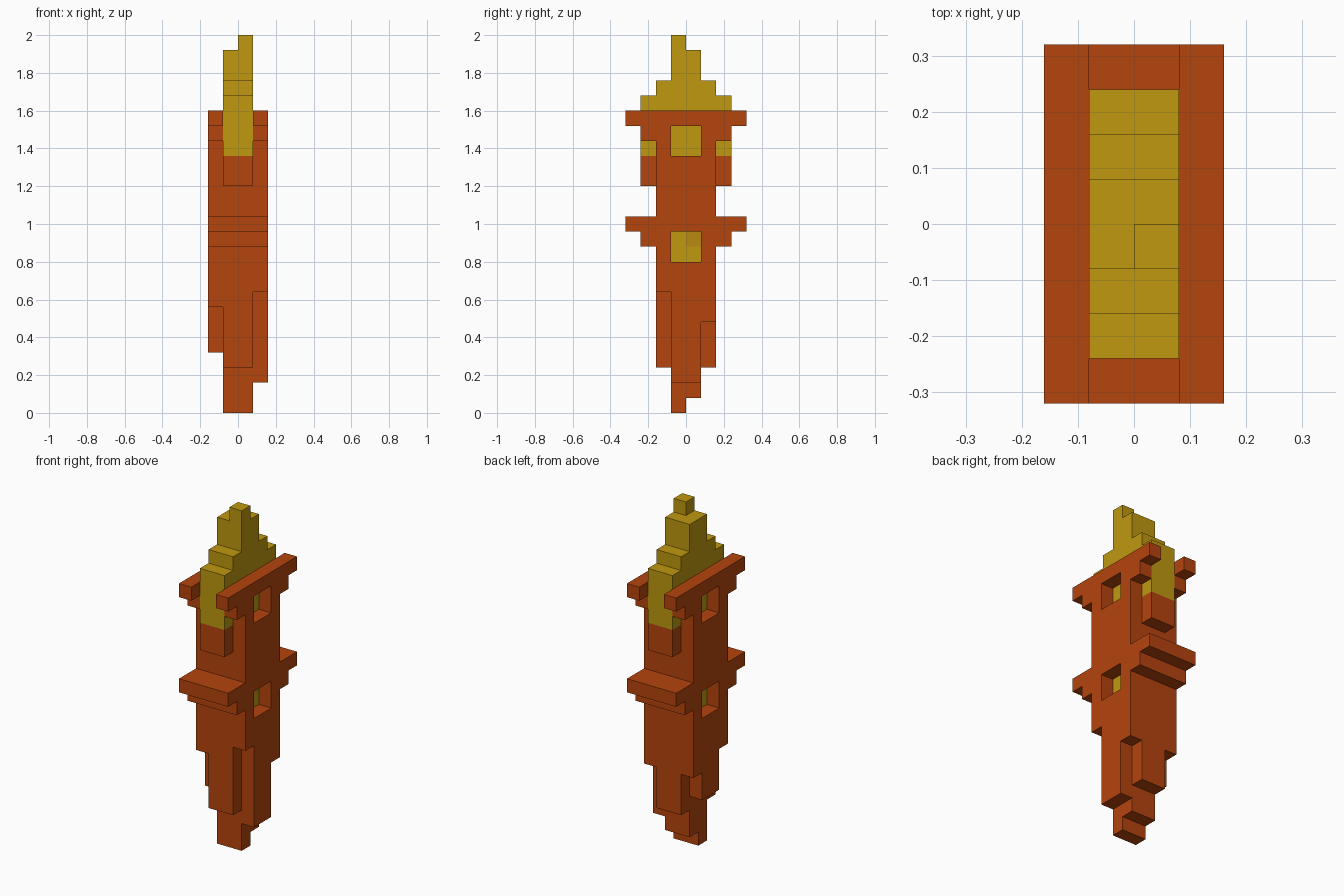
import bpy, bmesh, math
from mathutils import Vector

cube = bpy.data.objects.get("Cube")
if cube:
    bpy.data.objects.remove(cube, do_unlink=True)

U = 0.08  # block size; the model is 4 x 8 x 25 blocks


def material(name, rgb):
    m = bpy.data.materials.new(name)
    m.use_nodes = True
    m.diffuse_color = (*rgb, 1)
    m.node_tree.nodes["Principled BSDF"].inputs["Base Color"].default_value = (*rgb, 1)
    return m


MATS = {
    "rust": material("rust orange", (0.462, 0.058, 0.004)),
    "gold": material("gold", (0.521, 0.314, 0.005)),
    "amber": material("dark gold", (0.479, 0.251, 0.005)),
}
cells = {}  # block position -> (part, colour)


def box(part, colour, xs, ys, zs):
    for x in range(*xs):
        for y in range(*ys):
            for z in range(*zs):
                cells[x, y, z] = (part, colour)


# Tapering bottom, in ragged steps
T = "tapered_base"
box(T, "rust", (-1, 1), (-1, 0), (0, 8))
box(T, "rust", (-1, 1), (0, 1), (1, 8))
box(T, "rust", (1, 2), (-1, 1), (2, 8))
box(T, "rust", (-2, -1), (-1, 1), (4, 8))
box(T, "rust", (-1, 1), (-2, -1), (3, 8))
box(T, "rust", (-1, 1), (1, 2), (3, 8))
box(T, "rust", (-2, -1), (-2, -1), (7, 8))
for x in (-2, 1):
    box(T, "rust", (x, x + 1), (1, 2), (6, 8))

# Main column
box("column", "rust", (-2, 2), (-2, 2), (8, 20))

# Stepped ledge around the middle, front and back
box("middle_ledge", "rust", (-2, 2), (-3, 3), (11, 12))
box("middle_ledge", "rust", (-2, 2), (-4, 4), (12, 13))

# Paired rails along the top of each side
for x in (-2, 1):
    box("top_rails", "rust", (x, x + 1), (-3, 3), (18, 19))
    box("top_rails", "rust", (x, x + 1), (-4, 4), (19, 20))

# Central core: rust feet front and back, gold above, stepping up to a tip
C = "stepped_core"
for y in (-3, 2):
    box(C, "rust", (-1, 1), (y, y + 1), (15, 17))
box(C, "gold", (-1, 1), (-3, 3), (17, 21))
box(C, "gold", (-1, 1), (-2, 2), (21, 22))
box(C, "gold", (-1, 1), (-1, 1), (22, 24))
box(C, "gold", (0, 1), (-1, 0), (24, 25))

# Gold behind the lower windows, with one darker block
box("lower_window_panes", "gold", (-1, 1), (-1, 1), (10, 12))
box("lower_window_panes", "amber", (0, 1), (0, 1), (11, 12))

# Window recesses cut one block deep in both sides
for x in (-2, 1):
    for z0 in (10, 17):
        for y in (-1, 0):
            for z in (z0, z0 + 1):
                del cells[x, y, z]


def build(part):
    """Make one object from the exposed block faces of a part."""
    bm = bmesh.new()
    names = sorted({c for p, c in cells.values() if p == part}, reverse=True)
    for cell, (p, colour) in cells.items():
        if p != part:
            continue
        centre = Vector(cell) + Vector((0.5, 0.5, 0.5))
        for axis in range(3):
            for sign in (-1, 1):
                near = list(cell)
                near[axis] += sign
                if tuple(near) in cells:
                    continue
                n, a, b = Vector(), Vector(), Vector()
                n[axis] = sign * 0.5
                a[(axis + 1) % 3] = 0.5
                b[(axis + 2) % 3] = 0.5 * sign
                corners = (-a - b, a - b, a + b, b - a)
                f = bm.faces.new([bm.verts.new((centre + n + c) * U) for c in corners])
                f.material_index = names.index(colour)
    bmesh.ops.remove_doubles(bm, verts=bm.verts, dist=U * 0.01)
    bmesh.ops.dissolve_limit(bm, angle_limit=math.radians(1), verts=bm.verts,
                             edges=bm.edges, delimit={'MATERIAL'})
    mesh = bpy.data.meshes.new(part)
    bm.to_mesh(mesh)
    bm.free()
    for name in names:
        mesh.materials.append(MATS[name])
    bpy.context.collection.objects.link(bpy.data.objects.new(part, mesh))


for part in sorted({p for p, c in cells.values()}):
    build(part)
